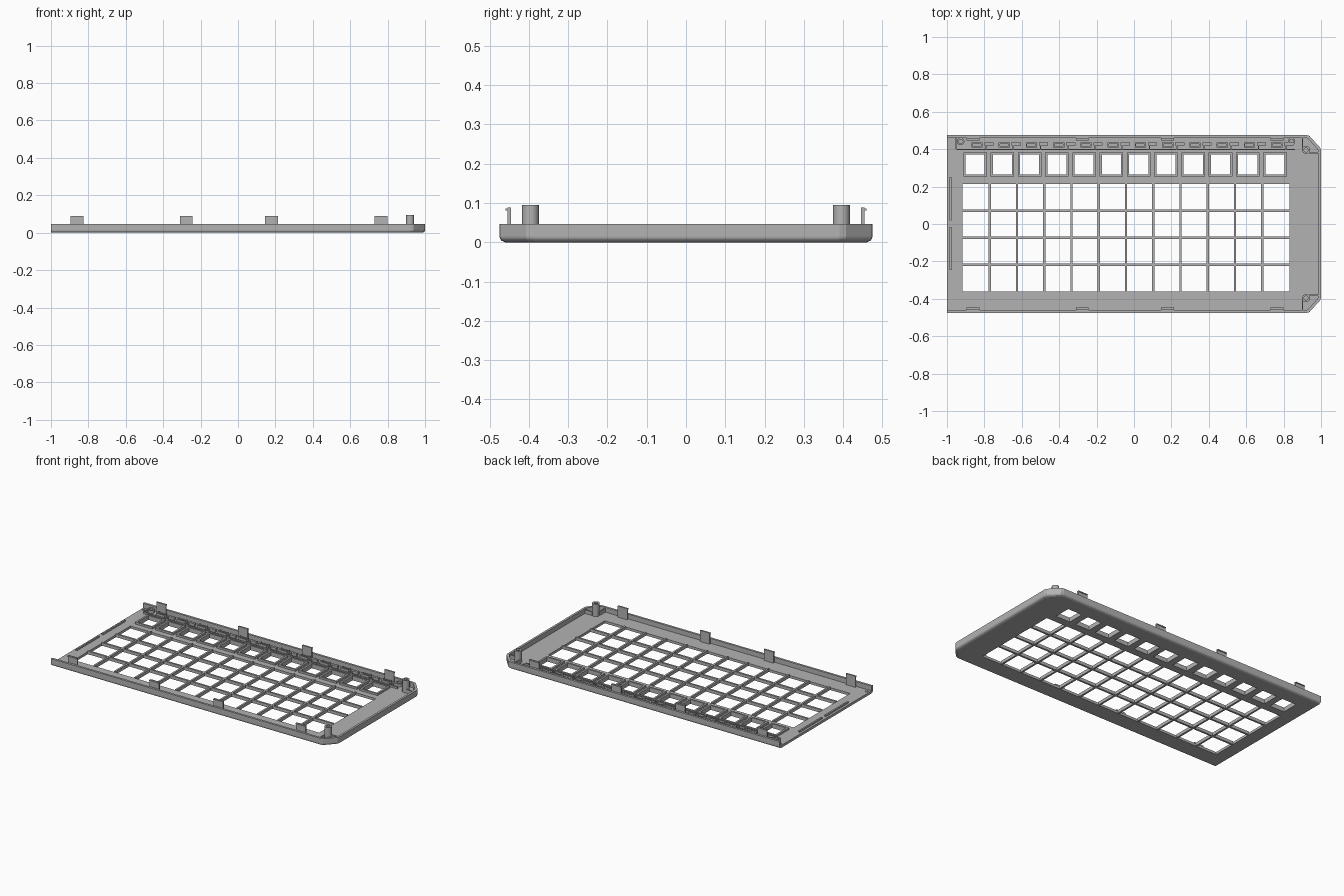
import bpy, bmesh, math
from mathutils import Matrix

if "Cube" in bpy.data.objects:
    bpy.data.objects.remove(bpy.data.objects["Cube"], do_unlink=True)

grey = bpy.data.materials.new("grey plastic")
grey.use_nodes = True
grey.diffuse_color = (0.45, 0.45, 0.45, 1)
grey.node_tree.nodes["Principled BSDF"].inputs["Base Color"].default_value = grey.diffuse_color

FLOOR, RIM = 0.016, 0.047
COLS, ROWS, PITCH = 12, 4, 0.1457
X0, X1, Y0, Y1 = -0.917, 0.832, -0.361, 0.214


def finish(name, bm, helper=False):
    bmesh.ops.recalc_face_normals(bm, faces=bm.faces)
    mesh = bpy.data.meshes.new(name)
    bm.to_mesh(mesh)
    bm.free()
    mesh.materials.append(grey)
    ob = bpy.data.objects.new(name, mesh)
    bpy.context.collection.objects.link(ob)
    ob.hide_render = helper
    return ob


def box(bm, xa, xb, ya, yb, za, zb):
    m = Matrix.Translation(((xa + xb) / 2, (ya + yb) / 2, (za + zb) / 2))
    m = m @ Matrix.Diagonal((abs(xb - xa), abs(yb - ya), zb - za, 1))
    bmesh.ops.create_cube(bm, size=1, matrix=m)


def boxes(name, items, helper=False):
    bm = bmesh.new()
    for item in items:
        box(bm, *item)
    return finish(name, bm, helper)


def outline(inset, left):
    # Rectangle with the two corners on the +x end cut off and softened
    x, y, c = 1 - inset, 0.475 - inset, 0.066 - inset * 0.4
    half = [(x, y - c - 0.018), (x - 0.004, y - c - 0.002),
            (x - c + 0.004, y - 0.004), (x - c - 0.012, y)]
    return [(left, -y)] + [(a, -b) for a, b in reversed(half)] + half + [(left, y)]


def loft(name, levels, left, helper=False):
    bm = bmesh.new()
    rings = [[bm.verts.new((x, y, z)) for x, y in outline(i, left)] for i, z in levels]
    for low, high in zip(rings, rings[1:]):
        for k in range(len(low)):
            n = (k + 1) % len(low)
            bm.faces.new((low[k], low[n], high[n], high[k]))
    bm.faces.new(rings[0][::-1])
    bm.faces.new(rings[-1])
    return finish(name, bm, helper)


def cut(ob, cutter):
    mod = ob.modifiers.new("cut", "BOOLEAN")
    mod.operation, mod.solver, mod.object = "DIFFERENCE", "EXACT", cutter
    bpy.context.view_layer.objects.active = ob
    bpy.ops.object.modifier_apply(modifier=mod.name)
    bpy.data.objects.remove(cutter, do_unlink=True)


# Tray: rounded underside, open at the -x end
tray = loft("tray", [(0.014, 0), (0.005, 0.004), (0.0012, 0.009), (0, 0.015), (0, RIM)], -1)
cut(tray, loft("cavity", [(0.014, FLOOR), (0.014, 0.1)], -1.1, True))

# Key openings: one large field and a separate top row
top_row = [X0 + 0.017 + i * PITCH for i in range(COLS)]
cut(tray, boxes("openings", [(X0, X1, Y0, Y1, -0.1, 0.1)]
                + [(x, x + 0.102, 0.264, 0.372, -0.1, 0.1) for x in top_row], True))

# Grid bars between the keys
bars = bmesh.new()
for i in range(1, COLS):
    x = X0 + (X1 - X0) * i / COLS
    box(bars, x - 0.006, x + 0.006, Y0 - 0.002, Y1 + 0.002, 0.002, 0.022)
for j in range(1, ROWS):
    y = Y0 + (Y1 - Y0) * j / ROWS
    box(bars, X0 - 0.002, X1 + 0.002, y - 0.006, y + 0.006, 0.002, 0.022)
finish("key_grid", bars)

# Raised collars round the top row openings
collars = []
for x in top_row:
    for xa in (x - 0.012, x + 0.102):
        collars.append((xa, xa + 0.012, 0.253, 0.383, 0.004, 0.028))
    for ya in (0.253, 0.372):
        collars.append((x, x + 0.102, ya, ya + 0.011, 0.004, 0.028))
boxes("top_row_collars", collars)

# Long rib with a row of small hinge blocks behind the top row
ribs = [(-0.95, 0.86, 0.395, 0.401, FLOOR - 0.002, 0.028)]
for x in top_row:
    ribs += [(x + 0.03, x + 0.09, 0.408, 0.416, FLOOR - 0.002, 0.038),
             (x + 0.03, x + 0.037, 0.416, 0.436, FLOOR - 0.002, 0.038),
             (x + 0.083, x + 0.09, 0.416, 0.436, FLOOR - 0.002, 0.038),
             (x + 0.037, x + 0.083, 0.429, 0.436, FLOOR - 0.002, 0.034),
             (x + 0.1, x + 0.15, 0.42, 0.435, FLOOR - 0.002, 0.034),
             (x + 0.105, x + 0.112, 0.4, 0.42, FLOOR - 0.002, 0.034)]
boxes("hinge_ribs", ribs)

# Snap clips with outward hooks along both long walls
clips = []
for x in (-0.861, -0.277, 0.179, 0.765):
    for s in (-1, 1):
        clips += [(x - 0.034, x + 0.034, s * 0.446, s * 0.455, FLOOR - 0.002, 0.088),
                  (x - 0.034, x + 0.034, s * 0.454, s * 0.46, 0.081, 0.086)]
boxes("snap_clips", clips)

# Alignment ribs along the open end and at its corner
boxes("end_ribs", [(-0.986, -0.976, 0.02, 0.25, FLOOR - 0.002, 0.026),
                   (-0.986, -0.976, -0.245, -0.015, FLOOR - 0.002, 0.026),
                   (-0.955, -0.949, 0.4, 0.462, FLOOR - 0.002, 0.03)])

# Bracing ribs at the screw posts
braces = []
for s in (-1, 1):
    braces += [(0.935, 0.987, s * 0.378, s * 0.384, FLOOR - 0.002, 0.04),
               (0.898, 0.904, s * 0.4, s * 0.462, FLOOR - 0.002, 0.04)]
boxes("post_braces", braces)


def tube(name, x, y, outer, inner, top):
    bm = bmesh.new()
    n = 24
    rings = []
    for r, z in ((outer, FLOOR - 0.002), (outer, top), (inner, top), (inner, FLOOR + 0.002)):
        rings.append([bm.verts.new((x + r * math.cos(math.tau * k / n),
                                    y + r * math.sin(math.tau * k / n), z)) for k in range(n)])
    for a, b in zip(rings, rings[1:]):
        for k in range(n):
            bm.faces.new((a[k], a[(k + 1) % n], b[(k + 1) % n], b[k]))
    bm.faces.new(rings[0])
    bm.faces.new(rings[-1])
    ob = finish(name, bm)
    for o in bpy.context.selected_objects:
        o.select_set(False)
    ob.select_set(True)
    bpy.context.view_layer.objects.active = ob
    bpy.ops.object.shade_smooth_by_angle(angle=math.radians(35))


# Hollow screw posts, locating pegs and hinge bosses
for side, s in (("front", -1), ("back", 1)):
    tube(side + "_screw_post", 0.92, s * 0.396, 0.0215, 0.011, 0.095)
    tube(side + "_locating_ring", -0.98, s * 0.441, 0.01, 0.006, 0.019)
for side, x in (("right", -0.927), ("left", 0.842)):
    tube(side + "_hinge_boss", x, 0.441, 0.02, 0.012, 0.036)
